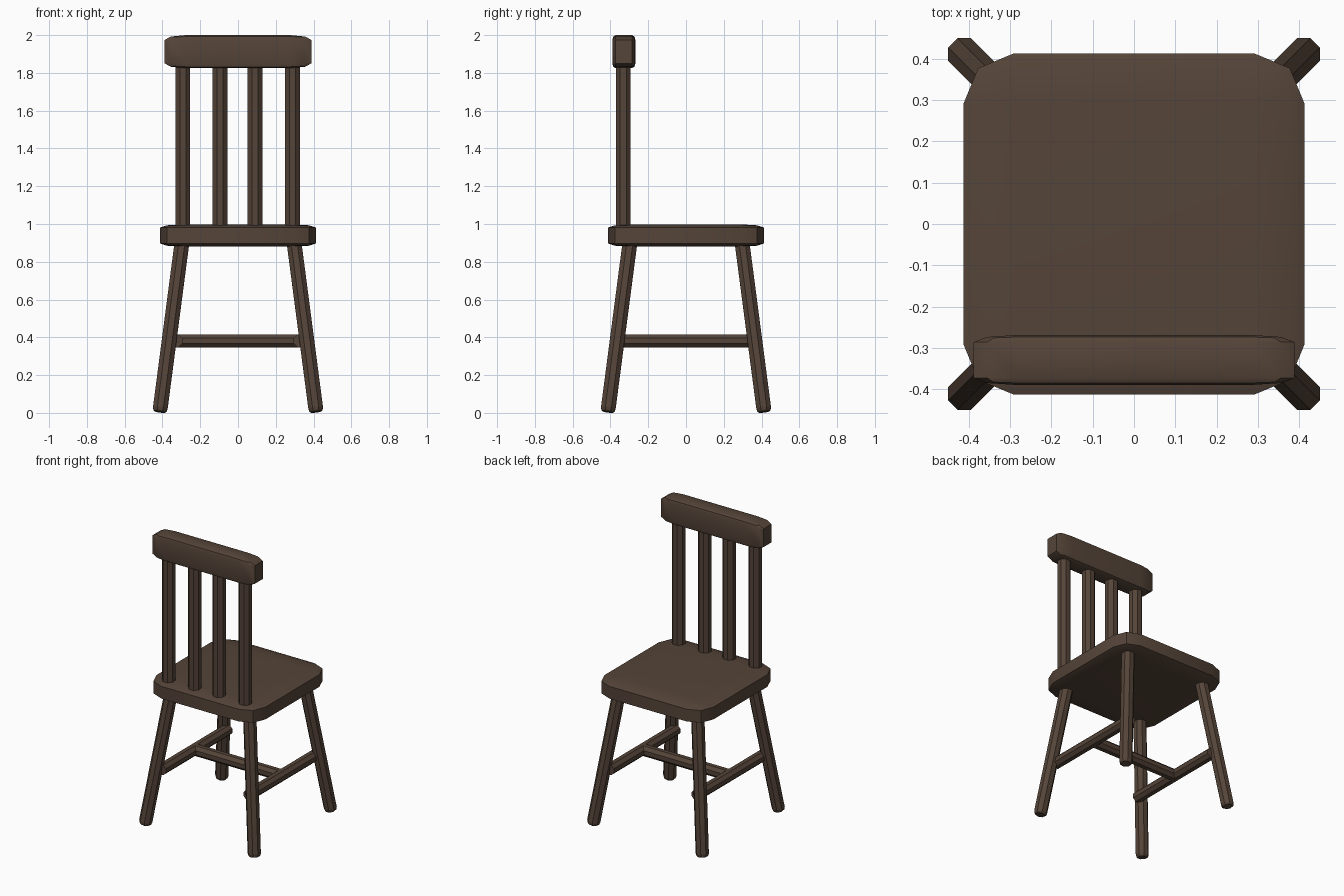
import bpy, bmesh, math
from mathutils import Vector

if "Cube" in bpy.data.objects:
    bpy.data.objects.remove(bpy.data.objects["Cube"])

wood = bpy.data.materials.new("dark brown wood")
wood.diffuse_color = (0.09, 0.058, 0.04, 1)
wood.use_nodes = True
wood.node_tree.nodes["Principled BSDF"].inputs["Base Color"].default_value = wood.diffuse_color


def finish(name, bm, smooth=False):
    bmesh.ops.recalc_face_normals(bm, faces=bm.faces)
    mesh = bpy.data.meshes.new(name)
    bm.to_mesh(mesh)
    bm.free()
    mesh.materials.append(wood)
    ob = bpy.data.objects.new(name, mesh)
    bpy.context.collection.objects.link(ob)
    if smooth:
        bpy.ops.object.select_all(action='DESELECT')
        ob.select_set(True)
        bpy.context.view_layer.objects.active = ob
        bpy.ops.object.shade_smooth_by_angle(angle=math.radians(30))
    return ob


def soft_block(name, lo, hi, bevel=0.145):
    """Unit cube rounded first, then stretched, so the rounding stretches too."""
    lo, hi = Vector(lo), Vector(hi)
    bm = bmesh.new()
    bmesh.ops.create_cube(bm, size=1)
    bmesh.ops.bevel(bm, geom=bm.edges[:], offset=bevel, segments=2,
                    profile=0.5, affect='EDGES')
    bmesh.ops.scale(bm, vec=hi - lo, verts=bm.verts)
    bmesh.ops.translate(bm, vec=(lo + hi) / 2, verts=bm.verts)
    return finish(name, bm, True)


def octagon_bar(name, start, end, half, rounded=False):
    """Eight-sided bar with flats facing the axes; optional rounded start."""
    start, end = Vector(start), Vector(end)
    axis = end - start
    turn = Vector((0, 0, 1)).rotation_difference(axis)
    r = half / math.cos(math.pi / 8)
    profile = [(0, 0.7 * r), (0.007, 0.9 * r), (0.022, r)] if rounded else [(0, r)]
    profile.append((axis.length, r))
    bm = bmesh.new()
    rings = []
    for t, rad in profile:
        ring = []
        for i in range(8):
            a = math.pi / 8 + i * math.pi / 4
            p = Vector((rad * math.cos(a), rad * math.sin(a), t))
            ring.append(bm.verts.new(start + turn @ p))
        rings.append(ring)
    for a, b in zip(rings, rings[1:]):
        for i in range(8):
            j = (i + 1) % 8
            bm.faces.new((a[i], a[j], b[j], b[i]))
    bm.faces.new(rings[0])
    bm.faces.new(rings[-1])
    return finish(name, bm)


# Seat and top rail of the backrest
soft_block("seat", (-0.412, -0.412, 0.88), (0.412, 0.412, 0.998))
soft_block("back_top_rail", (-0.388, -0.39, 1.825), (0.388, -0.268, 2.0))

# Backrest spindles
for i, x in enumerate((-0.292, -0.095, 0.09, 0.288)):
    octagon_bar(f"back_spindle_{i + 1}", (x, -0.332, 0.95), (x, -0.332, 1.88), 0.039)

# Splayed legs with rounded feet
for sx, side in ((-1, "left"), (1, "right")):
    for sy, place in ((-1, "back"), (1, "front")):
        octagon_bar(f"{place}_{side}_leg", (sx * 0.414, sy * 0.414, 0.005),
                    (sx * 0.293, sy * 0.293, 0.93), 0.039, True)
    # Side stretcher between the legs
    octagon_bar(f"{side}_stretcher", (sx * 0.33, -0.36, 0.381),
                (sx * 0.33, 0.36, 0.381), 0.035)

# Cross stretcher joining the two sides
octagon_bar("cross_stretcher", (-0.32, 0, 0.381), (0.32, 0, 0.381), 0.035)
